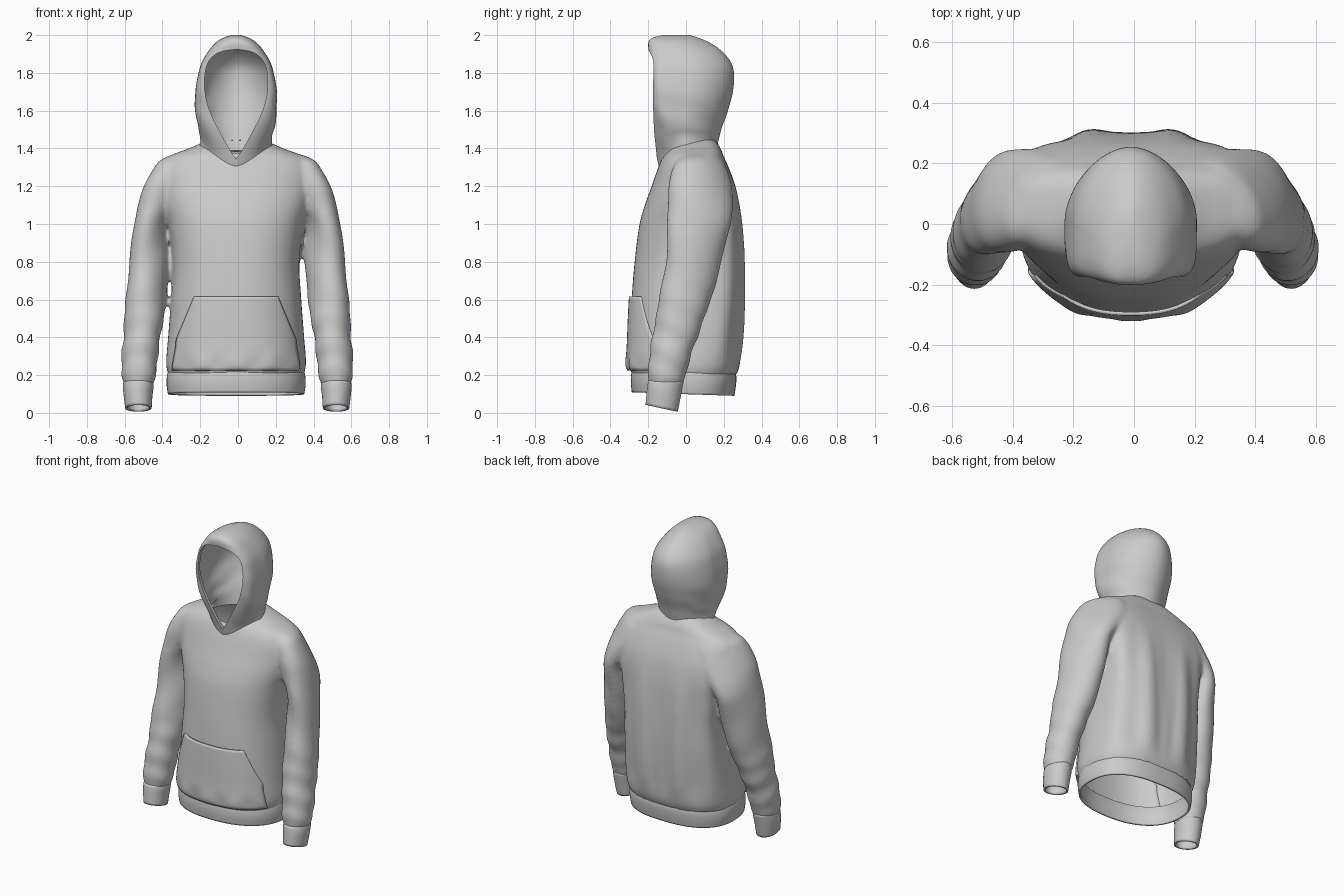
import bpy, bmesh, math

if "Cube" in bpy.data.objects:
    bpy.data.objects.remove(bpy.data.objects["Cube"])

CX = -0.01  # garment body sits slightly left of the axis


def curve(rows, t):
    """Smooth interpolation through rows of (t, values...)."""
    n = len(rows)
    i = 0
    while i < n - 2 and t > rows[i + 1][0]:
        i += 1
    a, b = rows[i], rows[i + 1]
    p, q = rows[max(i - 1, 0)], rows[min(i + 2, n - 1)]
    h = b[0] - a[0]
    u = (t - a[0]) / h
    out = []
    for k in range(1, len(a)):
        ma = (b[k] - p[k]) / (b[0] - p[0]) * h
        mb = (q[k] - a[k]) / (q[0] - a[0]) * h
        out.append((2*u**3 - 3*u*u + 1) * a[k] + (u**3 - 2*u*u + u) * ma
                   + (3*u*u - 2*u**3) * b[k] + (u**3 - u*u) * mb)
    return out


def fade(v, lo, hi):
    t = min(max((v - lo) / (hi - lo), 0), 1)
    return t * t * (3 - 2 * t)


def new_object(name, bm):
    bmesh.ops.recalc_face_normals(bm, faces=bm.faces[:])
    me = bpy.data.meshes.new(name)
    bm.to_mesh(me)
    bm.free()
    ob = bpy.data.objects.new(name, me)
    bpy.context.collection.objects.link(ob)
    return ob


def loft(bm, rows, steps, segs=96, k=0.5, nf=lambda z: 2, nb=lambda z: 2, side=1, dx=0,
         skew=lambda z: 0, fold=lambda a, x, y, z: 0, lift=lambda y, z: 0,
         bottom=False, top=False):
    """Stack of superellipse rings; rows are (z, centre x, half width, front y, back y)."""
    rings = []
    for i in range(steps + 1):
        z = rows[0][0] + (rows[-1][0] - rows[0][0]) * i / steps
        cx, w, yf, yb = curve(rows, z)
        yc = yf + (yb - yf) * k
        ring = []
        for j in range(segs):
            a = 2 * math.pi * j / segs
            c, s = math.cos(a), math.sin(a)
            e = 2 / (nf(z) if s < 0 else nb(z))
            x = w * math.copysign(abs(c) ** e, c)
            y = (yc - yf if s < 0 else yb - yc) * math.copysign(abs(s) ** e, s) - skew(z) * x
            d = fold(a, x, y, z)
            ring.append(bm.verts.new((side * (cx + x + d * c) + dx, yc + y + d * s,
                                      z + lift(yc + y, z))))
        rings.append(ring)
    for r, q in zip(rings, rings[1:]):
        for j in range(segs):
            m = (j + 1) % segs
            bm.faces.new((r[j], r[m], q[m], q[j]))
    if bottom:
        bm.faces.new(rings[0])
    if top:
        bm.faces.new(rings[-1])


def solidify(ob, t, offset):
    m = ob.modifiers.new("thickness", 'SOLIDIFY')
    m.thickness, m.offset = t, offset


def bake(ob):
    dg = bpy.context.evaluated_depsgraph_get()
    me = bpy.data.meshes.new_from_object(ob.evaluated_get(dg))
    ob.modifiers.clear()
    ob.data = me


TORSO = [(0.19, CX, .355, -.280, .262), (0.25, CX, .370, -.300, .285), (0.4, CX, .360, -.297, .302),
         (0.6, CX, .345, -.288, .308), (0.8, CX, .335, -.272, .305), (1.0, CX, .360, -.246, .294),
         (1.1, CX, .390, -.218, .282), (1.2, CX, .410, -.182, .262), (1.3, CX, .405, -.147, .226),
         (1.36, CX, .355, -.12, .198), (1.40, CX, .25, -.09, .184), (1.45, CX, .14, -.04, .15)]
SLEEVE = [(0.14, .523, .073, -.195, -.022), (0.19, .521, .090, -.202, -.002), (0.3, .516, .097, -.195, .025),
          (0.4, .505, .098, -.180, .062), (0.6, .483, .110, -.142, .130), (0.8, .463, .107, -.100, .182),
          (1.0, .448, .098, -.092, .228), (1.1, .407, .120, -.085, .238), (1.2, .355, .140, -.078, .228),
          (1.3, .315, .125, -.055, .200), (1.34, .305, .102, -.03, .175), (1.365, .28, .07, .0, .15)]


def torso_fold(a, x, y, z):
    back = fade(math.sin(a), .1, .6) * (1 - fade(z, .85, 1.25)) * fade(z, .2, .4)
    return .010 * back * math.cos(2 * math.pi * (abs(x) - .13) / .2)


def sleeve_fold(a, x, y, z):
    low = (1 - fade(z, .4, .7)) * fade(z, .15, .22)
    mid = fade(z, .45, .7) * (1 - fade(z, .95, 1.2))
    return .004 * low * math.sin(z * 44 + 2.5 * math.sin(a)) + .004 * mid * math.sin(z * 16 + 2 * a)


# Body: torso and sleeves fused into one skin
bm = bmesh.new()
loft(bm, TORSO, 70, k=.52, nf=lambda z: 2.35, nb=lambda z: 2.6 + 1.2 * fade(z, .3, .9) - .8 * fade(z, 1.1, 1.35),
     fold=torso_fold, bottom=True, top=True)
for side in (1, -1):
    loft(bm, SLEEVE, 80, segs=64, side=side, dx=-.004, skew=lambda z: .5 * fade(z, .4, .9),
         fold=sleeve_fold, bottom=True, top=True)
body = new_object("body_and_sleeves", bm)
rm = body.modifiers.new("fuse", 'REMESH')
rm.mode, rm.voxel_size = 'VOXEL', 0.011
sm = body.modifiers.new("soften", 'SMOOTH')
sm.factor, sm.iterations = 0.5, 16
bake(body)

# Open the waist, wrists and neck
bm = bmesh.new()
bm.from_mesh(body.data)
gone = []
for f in bm.faces:
    c = f.calc_center_median()
    waist = abs(c.x) < .41 and c.z < .207
    wrist = abs(c.x) > .41 and c.z < .156
    neck = c.z > 1.2 and ((c.x - CX) / .165) ** 2 + ((c.y - .02) / .13) ** 2 < 1
    if waist or wrist or neck:
        gone.append(f)
bmesh.ops.delete(bm, geom=gone, context='FACES')
bm.to_mesh(body.data)
bm.free()

# Ribbed hem band
bm = bmesh.new()
loft(bm, [(.10, CX, .355, -.281, .250), (.15, CX, .362, -.286, .258), (.195, CX, .360, -.284, .261),
          (.225, CX, .352, -.276, .256)], 12, k=.52, nf=lambda z: 2.3, nb=lambda z: 2.5,
     lift=lambda y, z: -.035 * y)
solidify(new_object("hem_band", bm), .012, 0)

# Cuffs
for side, label in ((1, "right"), (-1, "left")):
    bm = bmesh.new()
    loft(bm, [(.024, .523, .064, -.208, -.050), (.09, .525, .070, -.203, -.036),
              (.14, .524, .075, -.199, -.024), (.17, .523, .073, -.193, -.018)], 10, segs=48,
         side=side, dx=-.004, lift=lambda y, z: -.22 * (y + .125) * (1 - fade(z, .05, .16)))
    solidify(new_object("cuff_" + label, bm), .012, 0)

# Kangaroo pocket following the belly
bm = bmesh.new()
NX, NZ = 48, 24
grid = []
for i in range(NZ + 1):
    z = .225 + (.615 - .225) * i / NZ
    hw = .335 - .02 * fade(z, .225, .385) if z < .385 else .315 - .095 * (z - .385) / .23
    cx, w, yf, yb = curve(TORSO, z)
    yc = yf + (yb - yf) * .52
    row = []
    for j in range(NX + 1):
        u = 2 * j / NX - 1
        x = hw * u
        y = yc - (yc - yf) * (1 - (abs(x) / w) ** 2.35) ** (1 / 2.35)
        bunch = .006 * math.sin(abs(x) * 38 + 1) * (1 - fade(z, .24, .34)) * fade(z, .22, .25)
        row.append(bm.verts.new((cx + x, y - .009 + .008 * u ** 4 - bunch, z)))
    grid.append(row)
for r, q in zip(grid, grid[1:]):
    for j in range(NX):
        bm.faces.new((r[j], r[j + 1], q[j + 1], q[j]))
solidify(new_object("front_pocket", bm), .012, 0)

# Hood shell: pointed chin, boxy face, round back
FRONT = [(1.34, 1.5), (1.42, 1.65), (1.5, 2.4), (1.6, 4.2), (1.7, 6), (1.8, 6), (1.9, 4), (2.0, 2.4)]
bm = bmesh.new()
loft(bm, [(1.34, CX, .192, -.140, .160), (1.42, CX, .190, -.160, .176), (1.5, CX, .203, -.176, .192),
          (1.6, CX, .215, -.180, .222), (1.7, CX, .216, -.182, .248), (1.8, CX, .199, -.184, .254),
          (1.86, CX, .180, -.190, .236), (1.92, CX, .143, -.198, .185), (1.96, CX, .108, -.199, .125),
          (1.985, CX, .070, -.180, .070), (2.0, CX, .025, -.125, .02)], 66, segs=128, k=.44,
     nf=lambda z: curve(FRONT, z)[0], nb=lambda z: 1.85,
     lift=lambda y, z: (-.05 + .095 * fade(y, -.15, .0)) * (1 - fade(z, 1.36, 1.6)),
     fold=lambda a, x, y, z: .003 * math.sin(z * 30 + 3 * a) * fade(abs(x), .1, .18)
     * (1 - fade(z, 1.6, 1.75)) * fade(z, 1.4, 1.48), top=True)
hood = new_object("hood", bm)
solidify(hood, .02, -1)

# Teardrop cutter for the face opening
half = [(0, 0, 1.345), (1, .037, 1.40), (2, .092, 1.5), (3, .140, 1.6), (4, .165, 1.7),
        (5, .164, 1.8), (6, .140, 1.868), (7, .085, 1.91), (8, 0, 1.925)]
pts = [curve(half, i / 4) for i in range(33)]
outline = pts + [(-x, z) for x, z in pts[-2:0:-1]]
bm = bmesh.new()
face = bm.faces.new([bm.verts.new((CX + x, -.4, z)) for x, z in outline])
ext = bmesh.ops.extrude_face_region(bm, geom=[face])
bmesh.ops.translate(bm, vec=(0, .38, 0),
                    verts=[g for g in ext["geom"] if isinstance(g, bmesh.types.BMVert)])
cutter = new_object("opening_cutter", bm)
cutter.hide_render = True
cut = hood.modifiers.new("opening", 'BOOLEAN')
cut.operation, cut.solver, cut.object = 'DIFFERENCE', 'EXACT', cutter
bake(hood)
bpy.data.objects.remove(cutter)

# Smooth shading with crisp cloth edges
bpy.ops.object.select_all(action='DESELECT')
for ob in bpy.context.scene.objects:
    ob.select_set(True)
bpy.context.view_layer.objects.active = body
bpy.ops.object.shade_smooth_by_angle(angle=math.radians(45))
